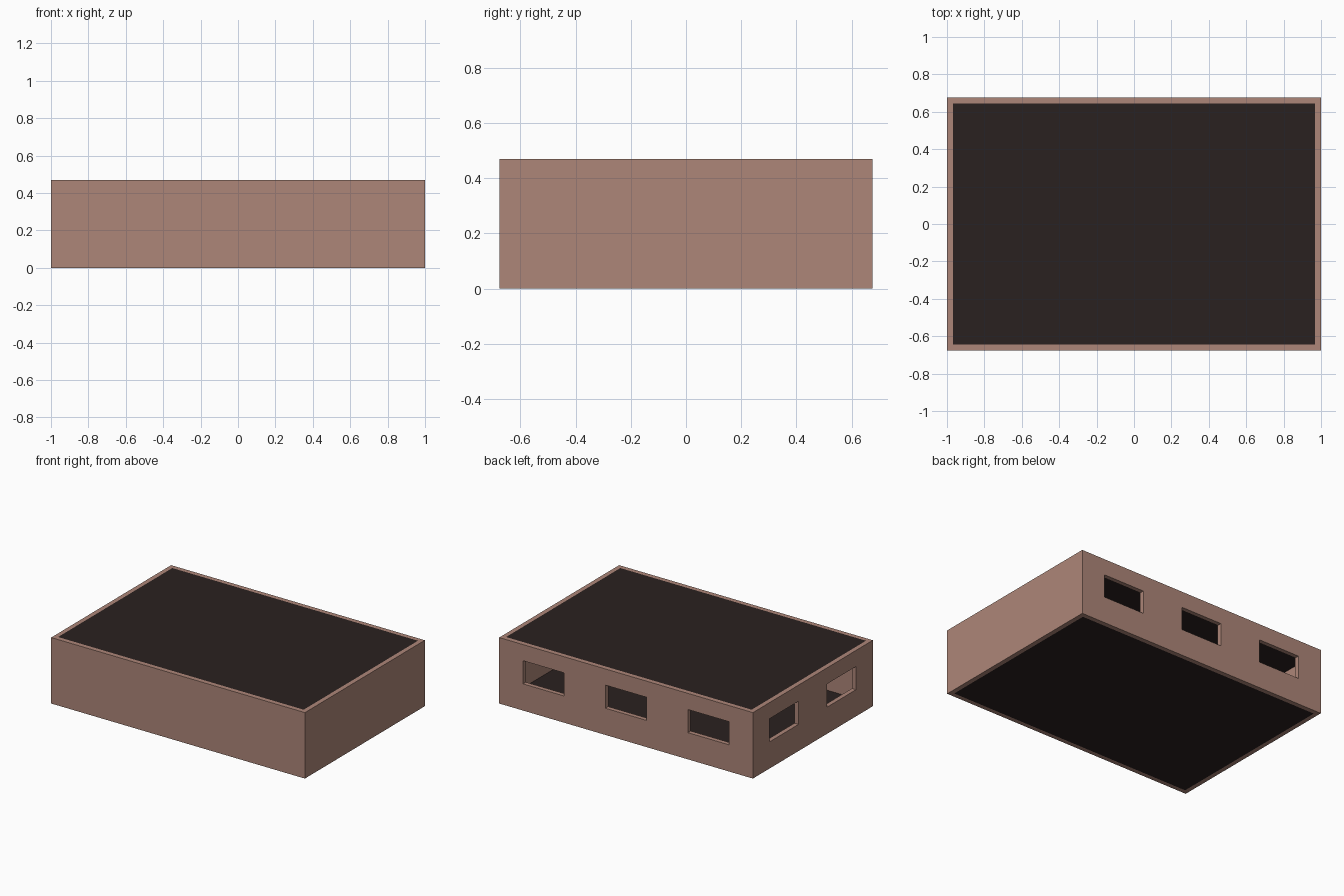
import bpy

if "Cube" in bpy.data.objects:
    bpy.data.objects.remove(bpy.data.objects["Cube"])

W, D, H = 2.0, 1.35, 0.47      # outer size
T = 0.032                      # wall thickness
SLAB = 0.036                   # floor and roof thickness
WIN_W, WIN_Z0, WIN_Z1 = 0.325, 0.19, 0.355


def material(name, color):
    m = bpy.data.materials.new(name)
    m.diffuse_color = (*color, 1)
    m.use_nodes = True
    m.node_tree.nodes["Principled BSDF"].inputs["Base Color"].default_value = m.diffuse_color
    return m


def box(name, center, size, mat=None):
    bpy.ops.mesh.primitive_cube_add(size=1, location=center)
    ob = bpy.context.object
    ob.name = name
    ob.scale = size
    bpy.ops.object.transform_apply(location=False, rotation=False, scale=True)
    if mat:
        ob.data.materials.append(mat)
    return ob


def cut(target, cutter):
    cutter.hide_render = True
    mod = target.modifiers.new("cut", 'BOOLEAN')
    mod.operation = 'DIFFERENCE'
    mod.solver = 'EXACT'
    mod.object = cutter
    bpy.context.view_layer.objects.active = target
    bpy.ops.object.modifier_apply(modifier=mod.name)
    bpy.data.objects.remove(cutter)


brick = material("clay_wall", (0.42, 0.24, 0.19))
dark = material("dark_slab", (0.023, 0.015, 0.014))

# Walls: a hollow rectangular ring
walls = box("walls", (0, 0, H / 2), (W, D, H), brick)
cut(walls, box("room_cutter", (0, 0, H / 2), (W - 2 * T, D - 2 * T, H + 0.2), brick))

# Window openings: three in the back wall, two in the left wall
zc, zh = (WIN_Z0 + WIN_Z1) / 2, WIN_Z1 - WIN_Z0
for x in (-0.65, 0, 0.65):
    cut(walls, box("window_cutter", (x, D / 2 - T / 2, zc), (WIN_W, 4 * T, zh), brick))
for y in (-0.323, 0.323):
    cut(walls, box("window_cutter", (-W / 2 + T / 2, y, zc), (4 * T, WIN_W, zh), brick))

# Floor and roof slabs set flush between the walls
inner = (W - 2 * T, D - 2 * T, SLAB)
box("floor", (0, 0, SLAB / 2), inner, dark)
box("roof", (0, 0, H - SLAB / 2), inner, dark)
